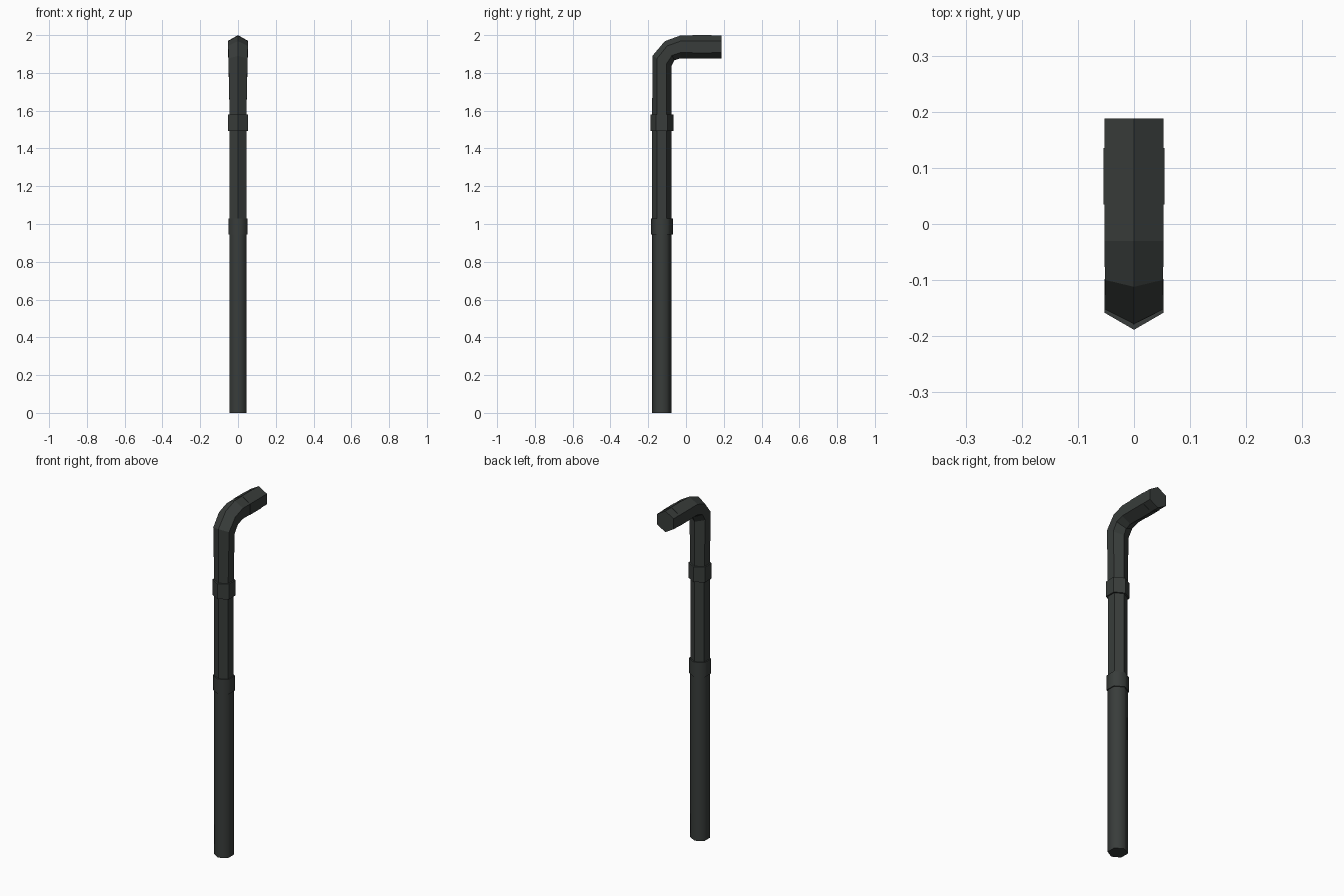
import bpy, bmesh, math
from mathutils import Vector

if "Cube" in bpy.data.objects:
    bpy.data.objects.remove(bpy.data.objects["Cube"])

mat = bpy.data.materials.new("dark_iron")
mat.diffuse_color = (0.04, 0.046, 0.043, 1)
mat.use_nodes = True
mat.node_tree.nodes["Principled BSDF"].inputs["Base Color"].default_value = mat.diffuse_color


def hex_tube(name, rings, smooth=False):
    """Loft six-sided rings; each ring = (outer y, outer z, inner y, inner z, half width)."""
    bm = bmesh.new()
    loops = []
    for oy, oz, iy, iz, hw in rings:
        outer, inner = Vector((0, oy, oz)), Vector((0, iy, iz))
        c, u = (outer + inner) / 2, (outer - inner) / 2
        loop = []
        for i in range(6):
            a = i * math.pi / 3
            side = Vector((math.sin(a) * hw / math.sin(math.pi / 3), 0, 0))
            loop.append(bm.verts.new(c + u * math.cos(a) + side))
        loops.append(loop)
    for a, b in zip(loops, loops[1:]):
        for i in range(6):
            j = (i + 1) % 6
            f = bm.faces.new((a[i], a[j], b[j], b[i]))
            f.smooth = smooth
    bm.faces.new(loops[0])
    bm.faces.new(loops[-1])
    bmesh.ops.recalc_face_normals(bm, faces=bm.faces)
    # keep the end caps crisp
    for e in bm.edges:
        if e.calc_face_angle(0) > math.radians(70):
            e.smooth = False
    me = bpy.data.meshes.new(name)
    bm.to_mesh(me)
    bm.free()
    me.materials.append(mat)
    ob = bpy.data.objects.new(name, me)
    bpy.context.collection.objects.link(ob)
    return ob


def upright(z, r):
    cy = -0.128
    return (cy - r, z, cy + r, z, r * math.sin(math.pi / 3))


def level(y, r):
    cz = 1.9375
    return (y, cz + r, y, cz - r, r * math.sin(math.pi / 3))


# lower straight pipe, smooth shaded
hex_tube("lower_pipe", [upright(0, 0.052), upright(0.96, 0.052)], True)

# upper pipe, widening into the bend and the outlet
hex_tube("upper_pipe", [
    upright(0.96, 0.051),
    upright(1.56, 0.051),
    (-0.178, 1.89, -0.078, 1.835, 0.0505),
    (-0.112, 1.968, -0.062, 1.867, 0.052),
    level(-0.03, 0.0605),
    level(0.188, 0.0605),
])

# joint collars
hex_tube("lower_collar", [upright(0.945, 0.058), upright(1.03, 0.058)], True)
hex_tube("upper_collar", [upright(1.492, 0.0605), upright(1.58, 0.0605)])
hex_tube("outlet_collar", [level(0.035, 0.0625), level(0.135, 0.0625)])
